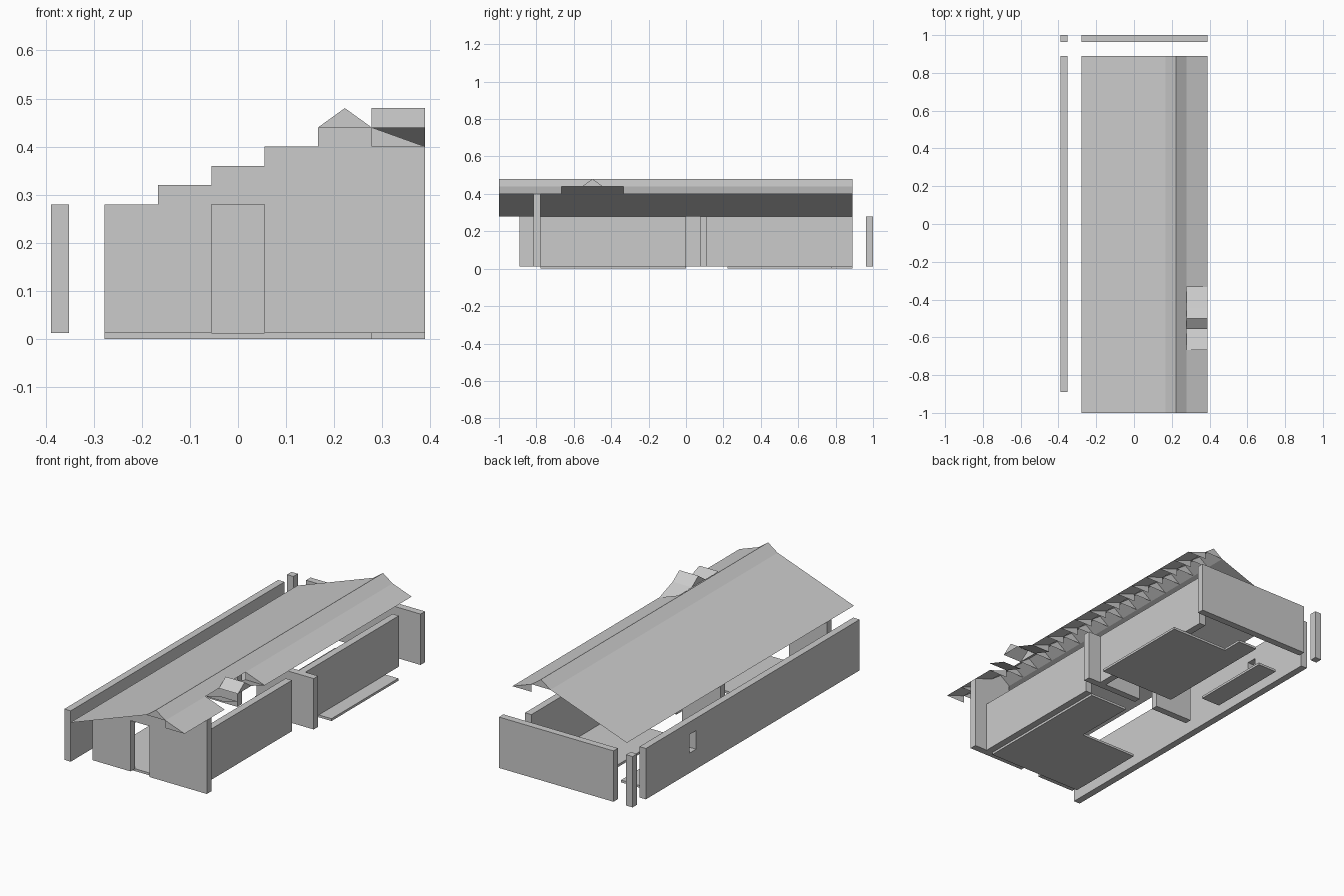
import bpy, bmesh

if "Cube" in bpy.data.objects:
    bpy.data.objects.remove(bpy.data.objects["Cube"])

U = 1 / 9            # plan tile
T = U / 3            # wall thickness
Z0, Z1 = 0.0123, 0.28  # wall bottom and top
XR = 3.5 * U         # right limit of the plan


def make(name, bm):
    me = bpy.data.meshes.new(name)
    bm.to_mesh(me)
    bm.free()
    ob = bpy.data.objects.new(name, me)
    bpy.context.collection.objects.link(ob)
    return ob


def prism(name, pts, axis, a, b):
    """Extrude a 2D outline along y (outline in x,z) or z (outline in x,y)."""
    bm = bmesh.new()
    place = (lambda p: (p[0], a, p[1])) if axis == 'y' else (lambda p: (p[0], p[1], a))
    f = bm.faces.new([bm.verts.new(place(p)) for p in pts])
    res = bmesh.ops.extrude_face_region(bm, geom=[f])
    vs = [v for v in res['geom'] if isinstance(v, bmesh.types.BMVert)]
    d = (0, b - a, 0) if axis == 'y' else (0, 0, b - a)
    bmesh.ops.translate(bm, verts=vs, vec=d)
    bmesh.ops.recalc_face_normals(bm, faces=bm.faces)
    return make(name, bm)


def box(name, x0, x1, y0, y1, z0=Z0, z1=Z1):
    return prism(name, [(x0, y0), (x1, y0), (x1, y1), (x0, y1)], 'z', z0, z1)


def sheet(name, polys):
    bm = bmesh.new()
    for p in polys:
        bm.faces.new([bm.verts.new(v) for v in p])
    bmesh.ops.remove_doubles(bm, verts=bm.verts, dist=1e-5)
    return make(name, bm)


def strip(profile, y0, y1):
    """Roof quads following an x,z profile between two y positions."""
    return [[(a[0], y0, a[1]), (b[0], y0, b[1]), (b[0], y1, b[1]), (a[0], y1, a[1])]
            for a, b in zip(profile, profile[1:])]


# Front gable wall: stepped top with a door notch
steps = [(-2.5, .28), (-1.5, .32), (-.5, .36), (.5, .40), (1.5, .44), (2.5, .40)]
top = []
for s, z in steps:
    top += [(s * U, z), ((s + 1) * U, z)]
outline = [(-2.5 * U, Z0)] + top + [(XR, Z0), (.5 * U, Z0), (.5 * U, Z1 - .0001),
                                    (-.5 * U, Z1 - .0001), (-.5 * U, Z0)]
prism("front_gable_wall", outline, 'y', -7 * U - T, -7 * U)

# Left wall built around a small window
xl = -XR
wy0, wy1, wz0, wz1 = .472, .528, .117, .215
box("left_wall_front", xl, xl + T, -8 * U, wy0)
box("left_wall_back", xl, xl + T, wy1, 8 * U)
box("left_wall_under_window", xl, xl + T, wy0, wy1, Z0, wz0)
box("left_wall_over_window", xl, xl + T, wy0, wy1, wz1, Z1)

# Back wall and corner post
box("back_wall", -2.5 * U, XR, 1 - T, 1)
box("corner_post", xl, xl + T, 1 - T, 1)

# Right walls and inner partition with doorway
box("right_wall_front", 2.5 * U, 2.5 * U + T, -7 * U, 0)
box("right_wall_back", 2.5 * U, 2.5 * U + T, U, 8 * U)
box("partition_right", .5 * U, XR, U - T, U)
box("partition_left", -2.5 * U, -.5 * U, U - T, U)

# Floor slabs
tile = lambda pts: [(x * U, y * U) for x, y in pts]
prism("front_floor", tile([(-2.5, -7), (2.5, -7), (2.5, 0), (.5, 0), (.5, -3), (-2.5, -3)]),
      'z', 0, Z0)
prism("back_floor", tile([(-.5, 2), (3.5, 2), (3.5, 7), (.5, 7), (.5, 8), (-.5, 8)]),
      'z', 0, Z0)
prism("side_floor", tile([(-2.5, 3), (-1.5, 3), (-1.5, 7), (-2.5, 7)]), 'z', 0, Z0)

# Main roof: left slope, ridge cap and right eave with a gap at the dormer
sheet("left_roof", strip([(-2.5 * U, .28), (1.5 * U, .44)], -1, 8 * U))
sheet("ridge_cap", strip([(1.5 * U, .44), (2 * U, .48), (2.5 * U, .44)], -1, 8 * U))
eave = [(2.5 * U, .44), (XR, .40)]
sheet("right_eave", strip(eave, -1, -6 * U) + strip(eave, -3 * U, 8 * U))

# Triangular tile ends repeated under ridge and eave
ribs = []
for i in range(-9, 9):
    y = i * U
    ribs.append([(1.5 * U, y, .44), (2.5 * U, y, .44), (2 * U, y, .48)])
    if not -6 < i < -3:
        ribs.append([(2.5 * U, y, .40), (XR, y, .40), (2.5 * U, y, .44)])
sheet("roof_tile_ends", ribs)

# Dormer: small ridge cap with two side tiles
x0, x1 = 2.5 * U, XR


def cross(a, b):
    return [(x0, a[0] * U, a[1]), (x1, a[0] * U, a[1]), (x1, b[0] * U, b[1]), (x0, b[0] * U, b[1])]


sheet("dormer_ridge", [cross((-5, .44), (-4.5, .48)), cross((-4.5, .48), (-4, .44))] +
      [[(x, -5 * U, .44), (x, -4 * U, .44), (x, -4.5 * U, .48)] for x in (x0, x1)])
sheet("dormer_back_tile", [cross((-4, .44), (-3, .40))])
sheet("dormer_front_tile", [cross((-6, .44), (-5, .40))])
